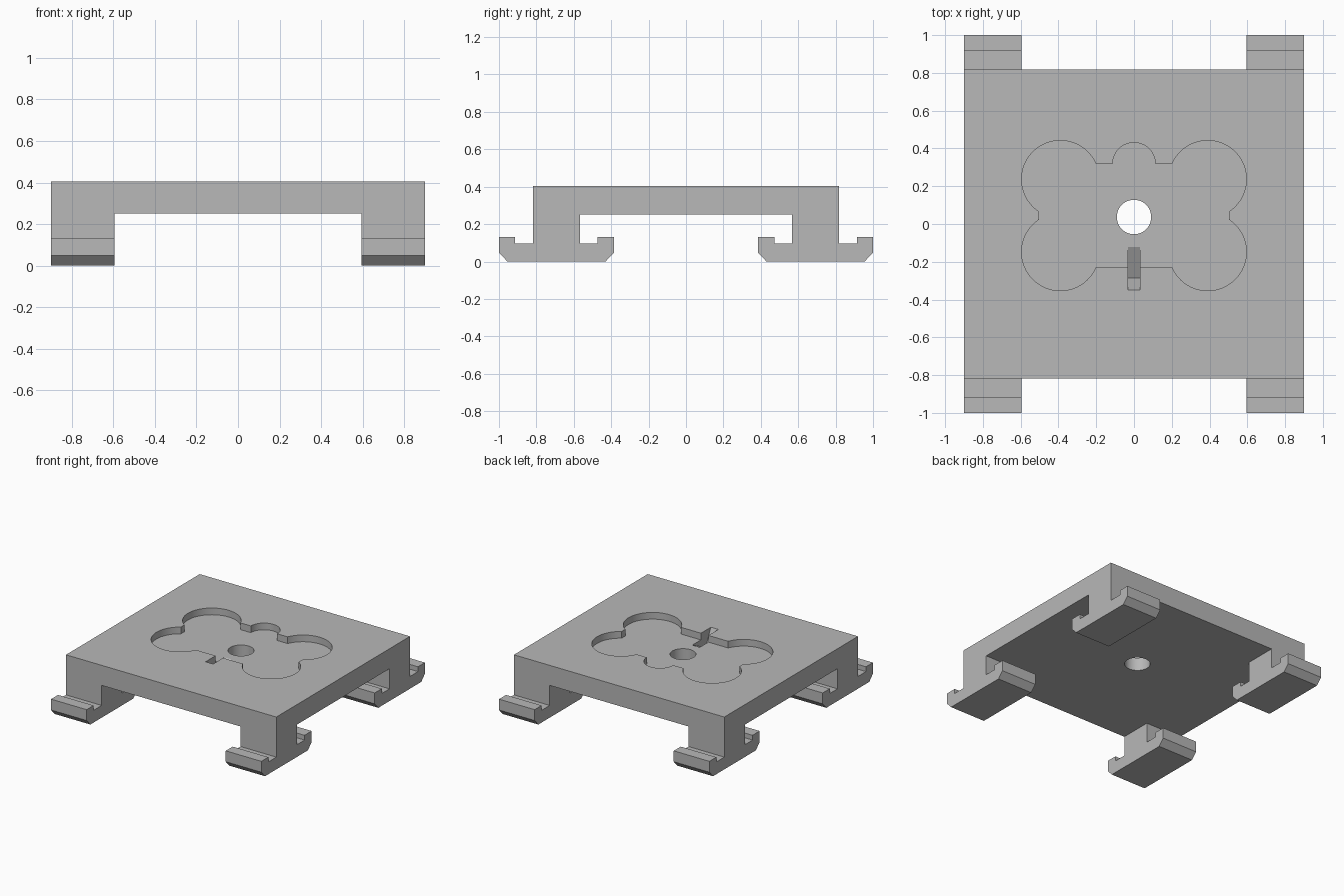
import bpy, bmesh
from math import radians, cos, sin, acos, asin, degrees
from mathutils import Vector

if "Cube" in bpy.data.objects:
    bpy.data.objects.remove(bpy.data.objects["Cube"], do_unlink=True)

TOP, UNDER, FLOOR = 0.405, 0.25, 0.353      # heights of plate top, underside, pocket floor
HALF_X, HALF_Y, LEG_IN = 0.90, 0.817, 0.595

grey = bpy.data.materials.new("plain_grey")
grey.use_nodes = True
colour = (0.48, 0.48, 0.48, 1)
grey.diffuse_color = colour
grey.node_tree.nodes["Principled BSDF"].inputs["Base Color"].default_value = colour


def prism(name, points, push):
    """Extrude a closed outline of 3D points along a vector."""
    bm = bmesh.new()
    face = bm.faces.new([bm.verts.new(p) for p in points])
    moved = bmesh.ops.extrude_face_region(bm, geom=[face])["geom"]
    bmesh.ops.translate(bm, vec=Vector(push),
                        verts=[v for v in moved if isinstance(v, bmesh.types.BMVert)])
    bmesh.ops.recalc_face_normals(bm, faces=bm.faces)
    mesh = bpy.data.meshes.new(name)
    bm.to_mesh(mesh)
    bm.free()
    mesh.materials.append(grey)
    obj = bpy.data.objects.new(name, mesh)
    bpy.context.collection.objects.link(obj)
    return obj


def arc(cx, cy, r, start, end, steps):
    angles = [radians(start + (end - start) * i / steps) for i in range(steps + 1)]
    return [(cx + r * cos(a), cy + r * sin(a)) for a in angles]


def combine(target, tool, operation):
    mod = target.modifiers.new(tool.name, "BOOLEAN")
    mod.object, mod.operation, mod.solver = tool, operation, "EXACT"
    bpy.context.view_layer.objects.active = target
    bpy.ops.object.modifier_apply(modifier=mod.name)
    bpy.data.objects.remove(tool, do_unlink=True)


# Flat plate
corners = [(-HALF_X, -HALF_Y), (HALF_X, -HALF_Y), (HALF_X, HALF_Y), (-HALF_X, HALF_Y)]
plate = prism("mounting_plate", [(x, y, UNDER) for x, y in corners], (0, 0, TOP - UNDER))

# Four corner legs, each with a hooked and chamfered foot
leg_profile = [(0.43, 0), (0.955, 0), (1, 0.048), (1, 0.132), (0.915, 0.132),
               (0.915, 0.095), (HALF_Y, 0.095), (HALF_Y, 0.3), (0.566, 0.3),
               (0.566, 0.095), (0.472, 0.095), (0.472, 0.132), (0.385, 0.132),
               (0.385, 0.048)]
for side_y, end in ((-1, "front"), (1, "back")):
    for start_x, side in ((-HALF_X, "right"), (LEG_IN, "left")):
        leg = prism(f"{end}_{side}_leg", [(start_x, side_y * y, z) for y, z in leg_profile],
                    (HALF_X - LEG_IN, 0, 0))
        combine(plate, leg, "UNION")

# Lobed pocket: half outline from straight sides and arcs, then mirrored
R, LOBE_X, LOW_Y, HIGH_Y = 0.205, 0.39, -0.148, 0.237
waist = degrees(acos((0.504 - LOBE_X) / R))
low = degrees(asin((LOW_Y + 0.228) / R))
high = degrees(asin((0.318 - HIGH_Y) / R))
half = (arc(LOBE_X, LOW_Y, R, low - 180 if low < 0 else 180 + low, 360 + waist, 36)
        + arc(LOBE_X, HIGH_Y, R, -waist, 180 - high, 36)
        + arc(0, 0.318, 0.113, 0, 90, 14))
outline = half + [(-x, y) for x, y in reversed(half[:-1])]
pocket = prism("pocket_cutter", [(x, y, FLOOR) for x, y in outline], (0, 0, 0.2))
combine(plate, pocket, "DIFFERENCE")

# Round through hole
circle = arc(0, 0.037, 0.091, 0, 360, 48)[:-1]
hole = prism("hole_cutter", [(x, y, 0.1) for x, y in circle], (0, 0, 0.5))
combine(plate, hole, "DIFFERENCE")

# Narrow slot with a sloping floor and a leaning end
slot_profile = [(-0.122, FLOOR), (-0.286, 0.273), (-0.35, TOP), (-0.40, 0.504), (-0.122, 0.504)]
slot = prism("slot_cutter", [(-0.032, y, z) for y, z in slot_profile], (0.064, 0, 0))
combine(plate, slot, "DIFFERENCE")

# Smooth the curved walls, keep the corners sharp
bpy.ops.object.select_all(action="DESELECT")
plate.select_set(True)
bpy.context.view_layer.objects.active = plate
bpy.ops.object.shade_smooth_by_angle(angle=radians(25))
